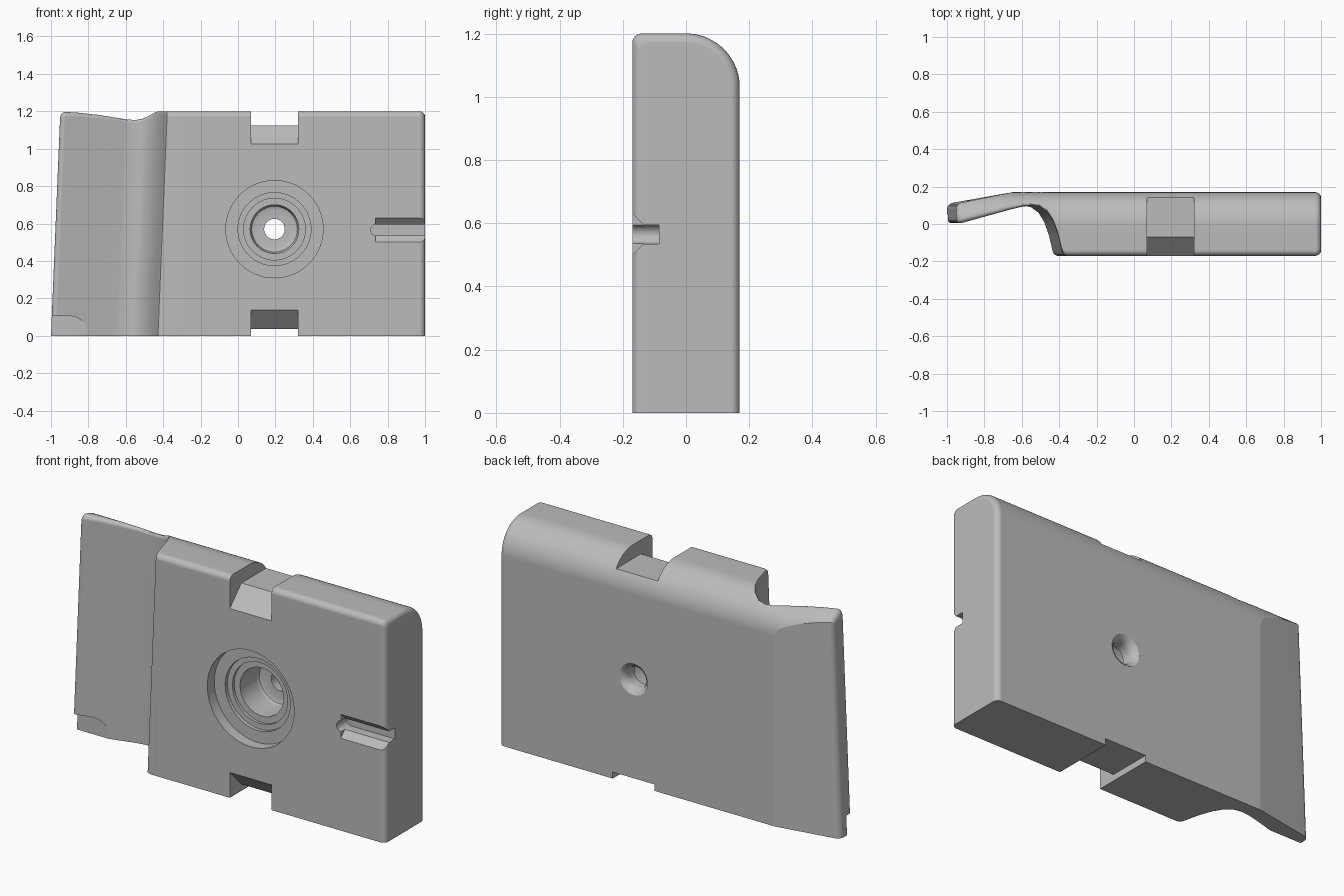
import bpy, bmesh, math
from mathutils import Matrix

if "Cube" in bpy.data.objects:
    bpy.data.objects.remove(bpy.data.objects["Cube"])

HEIGHT, HALF, R, LEAN = 1.2, 0.17, 0.03, 0.05

grey = bpy.data.materials.new("plain grey")
grey.use_nodes = True
grey.diffuse_color = (0.5, 0.5, 0.5, 1)
grey.node_tree.nodes["Principled BSDF"].inputs["Base Color"].default_value = (0.5, 0.5, 0.5, 1)


def make_object(name, bm):
    bmesh.ops.remove_doubles(bm, verts=bm.verts, dist=1e-5)
    bmesh.ops.recalc_face_normals(bm, faces=bm.faces)
    mesh = bpy.data.meshes.new(name)
    bm.to_mesh(mesh)
    bm.free()
    mesh.materials.append(grey)
    obj = bpy.data.objects.new(name, mesh)
    bpy.context.collection.objects.link(obj)
    return obj


def loft(name, rings):
    """Skin a list of closed rings and cap both ends."""
    bm = bmesh.new()
    loops = [[bm.verts.new(p) for p in ring] for ring in rings]
    n = len(loops[0])
    for a, b in zip(loops, loops[1:]):
        for i in range(n):
            j = (i + 1) % n
            bm.faces.new((a[i], a[j], b[j], b[i]))
    bm.faces.new(loops[0])
    bm.faces.new(loops[-1])
    return make_object(name, bm)


def prism_x(name, profile, x0, x1):
    return loft(name, [[(x, y, z) for y, z in profile] for x in (x0, x1)])


def prism_y(name, profile, y0, y1):
    return loft(name, [[(x, y, z) for x, z in profile] for y in (y0, y1)])


def interp(table, x):
    for (x0, y0), (x1, y1) in zip(table, table[1:]):
        if x <= x1:
            return y0 + (y1 - y0) * (x - x0) / (x1 - x0)
    return table[-1][1]


# Plan outlines: front with the hollow beside the thin wing, back with its crease
FRONT = [(-1, -0.003), (-0.70, 0.08), (-0.64, 0.094), (-0.59, 0.098), (-0.55, 0.09),
         (-0.51, 0.06), (-0.48, 0.01), (-0.455, -0.06), (-0.435, -0.145),
         (-0.428, -0.162), (-0.41, -HALF), (1, -HALF)]
BACK = [(-1, 0.108), (-0.65, HALF), (1, HALF)]
FRONT_LEAN = [(-1, 1), (-0.41, 1), (-0.3, 0), (1, 0)]
BACK_LEAN = [(-1, 1), (-0.65, 0), (1, 0)]


def section(s, inset):
    """Upright slice: rounded front top edge, large round on the back top edge."""
    f, b = interp(FRONT, s) + inset, interp(BACK, s) - inset
    rad = HALF - inset

    def crown(y):
        y = min(max(y, 0), rad)
        return HEIGHT - HALF + math.sqrt(max(rad * rad - y * y, 0))

    pts = [(f, 0)]
    for k in range(6):
        a = math.radians(90 * k / 6)
        y = f + R * (1 - math.cos(a))
        pts.append((y, crown(y) - R * (1 - math.sin(a))))
    start = f + R
    for k in range(25):
        y = start + (b - start) * math.sin(math.radians(90 * k / 24))
        pts.append((y, crown(y)))
    pts.append((b, 0))
    ring = []
    for y, z in pts:
        t = (y - f) / (b - f)
        lean = interp(FRONT_LEAN, s) * (1 - t) + interp(BACK_LEAN, s) * t
        ring.append((s + lean * LEAN * z / HEIGHT, y, z))
    return ring


# Body stations from the wing tip to the square end, both ends rounded over
arc = [math.radians(90 * k / 6) for k in range(7)]
stations = [(-1 + R * (1 - math.cos(a)), R * (1 - math.sin(a))) for a in arc]
middle = [-0.9, -0.8, -0.65] + [p[0] for p in FRONT[1:-1]] + [-0.3]
# subdivide the hollow for a smooth sweep
middle += [(a[0] + b[0]) / 2 for a, b in zip(FRONT[1:-2], FRONT[2:-1])]
stations += [(s, 0) for s in sorted(middle)]
stations += [(1 - R + R * math.sin(a), R * (1 - math.cos(a))) for a in arc]
body = loft("body_block", [section(s, d) for s, d in stations])

# Notches at the top and bottom, sloping toward the front
top_notch = [(-0.3, 0.895), (-0.07, 1.125), (0.3, 1.125), (0.3, 1.4), (-0.3, 1.4)]
low_notch = [(-0.3, 0.27), (-0.07, 0.035), (0.3, 0.035), (0.3, -0.2), (-0.3, -0.2)]
cutters = [prism_x("top_notch_cutter", top_notch, 0.07, 0.32),
           prism_x("bottom_notch_cutter", low_notch, 0.07, 0.32)]

# Stepped round bore, flared at the back
BORE = [(0.26, -0.3), (0.26, -0.11), (0.195, -0.11), (0.195, -0.09), (0.165, -0.09),
        (0.165, -0.075), (0.13, -0.075), (0.13, 0.06), (0.122, 0.078), (0.105, 0.085),
        (0.055, 0.085), (0.055, 0.125), (0.06, 0.145), (0.07, 0.16), (0.085, HALF), (0.085, 0.3)]
rings = []
for r, y in BORE:
    angles = [math.tau * k / 64 for k in range(64)]
    rings.append([(0.195 + r * math.cos(a), y, 0.57 + r * math.sin(a)) for a in angles])
cutters.append(loft("bore_cutter", rings))

# Side slot with a round inner end, and its bevelled mouth
SLOT_Z, SLOT_R = 0.565, 0.03
slot = [(1.2, SLOT_Z - SLOT_R), (1.2, SLOT_Z + SLOT_R)]
for k in range(17):
    a = math.radians(90 + 180 * k / 16)
    slot.append((0.74 + SLOT_R * math.cos(a), SLOT_Z + SLOT_R * math.sin(a)))
cutters.append(prism_y("slot_cutter", slot, -0.3, -0.085))
mouth = [(-0.27, SLOT_Z - 0.165), (-0.27, SLOT_Z + 0.165), (-0.12, SLOT_Z + 0.015), (-0.12, SLOT_Z - 0.015)]
cutters.append(prism_x("slot_mouth_cutter", mouth, 0.735, 1.2))

# Shallow corner recess at the foot of the wing
recess = [(-1.2, -0.1), (-1.2, 0.105), (-0.9, 0.105)]
for k in range(1, 13):
    a = math.radians(90 - 90 * k / 12)
    recess.append((-0.9 + 0.1 * math.cos(a), 0.105 * math.sin(a)))
recess.append((-0.8, -0.1))
cutters.append(prism_y("recess_cutter", recess, -0.3, 0.05))

# Apply the cuts and remove the helpers
for c in cutters:
    c.hide_render = True
    mod = body.modifiers.new(c.name, "BOOLEAN")
    mod.operation, mod.solver, mod.object = "DIFFERENCE", "EXACT", c
bpy.context.view_layer.update()
graph = bpy.context.evaluated_depsgraph_get()
cut_mesh = bpy.data.meshes.new_from_object(body.evaluated_get(graph))
body.modifiers.clear()
body.data = cut_mesh
for c in cutters:
    bpy.data.objects.remove(c)

# Smooth the rounds, keep the machined edges sharp
bpy.ops.object.select_all(action="DESELECT")
body.select_set(True)
bpy.context.view_layer.objects.active = body
bpy.ops.object.shade_smooth_by_angle(angle=math.radians(28))
weighted = body.modifiers.new("even_shading", "WEIGHTED_NORMAL")
weighted.keep_sharp = True
